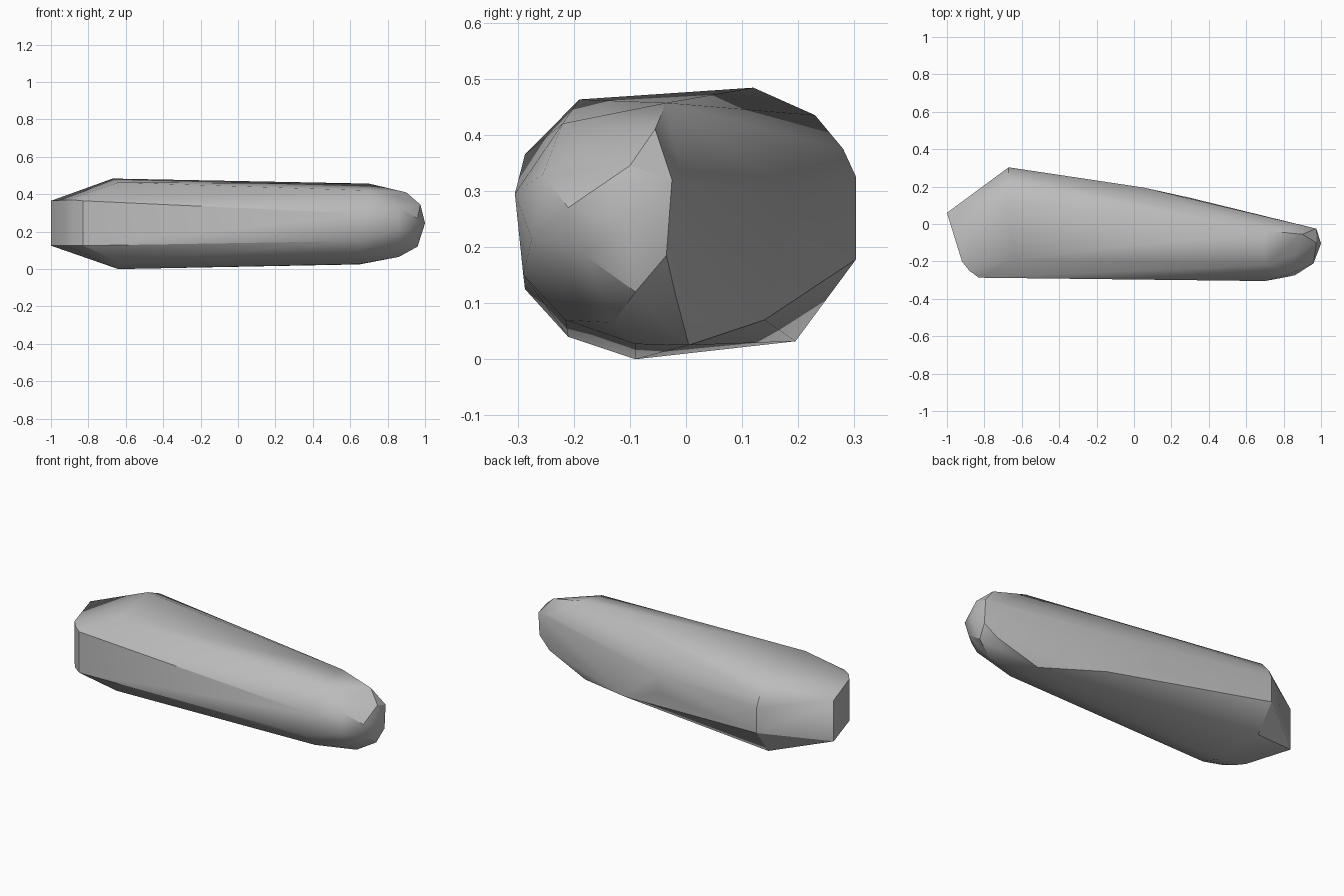
import bpy
import bmesh
import math

old = bpy.data.objects.get("Cube")
if old:
    bpy.data.objects.remove(old, do_unlink=True)


def make_material(name, color):
    """One flat colour, visible in the viewport and in a render."""
    material = bpy.data.materials.new(name)
    material.use_nodes = True
    material.diffuse_color = color
    shader = material.node_tree.nodes["Principled BSDF"]
    shader.inputs["Base Color"].default_value = color
    return material


def station(x, *corners):
    """Corners (y, z) of one cross-section at position x."""
    return [(x, y, z) for y, z in corners]


def wrap_sections(name, sections, material):
    """Stretch a tight faceted skin over a row of cross-sections."""
    bm = bmesh.new()
    for section in sections:
        for corner in section:
            bm.verts.new(corner)
    hull = bmesh.ops.convex_hull(bm, input=bm.verts[:])
    loose = {item for item in hull["geom_interior"] + hull["geom_unused"]
             if isinstance(item, bmesh.types.BMVert)}
    bmesh.ops.delete(bm, geom=list(loose), context="VERTS")
    # Join triangles that lie in nearly the same plane
    bmesh.ops.dissolve_limit(bm, angle_limit=math.radians(1),
                             verts=bm.verts[:], edges=bm.edges[:])
    bmesh.ops.recalc_face_normals(bm, faces=bm.faces[:])
    mesh = bpy.data.meshes.new(name)
    bm.to_mesh(mesh)
    bm.free()
    mesh.materials.append(material)
    body = bpy.data.objects.new(name, mesh)
    bpy.context.collection.objects.link(body)
    return body


# Blunt wide end: upright edge, then the bevelled front corner
blunt_end = [
    station(-1, (.06, .365), (.06, .125)),
    station(-.92, (-.2, .37), (-.2, .125)),
    station(-.88, (-.25, .37), (-.25, .125)),
    station(-.83, (-.287, .365), (-.287, .125)),
]

# Widest cross-section of the shaft
shoulder = [
    station(-.67, (.303, .325), (.303, .178), (.28, .375), (.23, .435),
            (.12, .484), (.195, .032)),
    station(-.64, (-.19, .463), (-.225, .42), (-.09, 0), (-.21, .04)),
]

# Slight swelling along the back of the shaft
waist = [
    station(.05, (.195, .29), (.19, .18)),
    station(.3, (.14, .07)),
]

# Narrow end of the shaft, where the nose begins
nose_base = [
    station(.65, (.005, .025), (-.09, .027), (-.215, .07), (-.29, .15)),
    station(.7, (-.035, .457), (-.22, .42), (-.305, .295)),
]

# Rounded nose in shrinking sections
nose = [
    station(.86, (-.165, .385), (-.255, .33), (-.275, .215),
            (-.23, .14), (-.13, .065)),
    station(.9, (-.055, .41), (-.01, .33), (-.01, .2), (-.02, .12)),
    station(.96, (-.21, .27), (-.18, .185), (-.09, .12)),
    station(.975, (-.1, .345), (-.025, .32), (-.035, .185)),
    station(1, (-.105, .245)),
]

grey = make_material("stone grey", (.5, .5, .5, 1))
stone = wrap_sections("faceted_stone",
                      blunt_end + shoulder + waist + nose_base + nose, grey)

# Soft facets with crisp corners
bpy.ops.object.select_all(action="DESELECT")
stone.select_set(True)
bpy.context.view_layer.objects.active = stone
bpy.ops.object.shade_smooth_by_angle(angle=math.radians(30))
